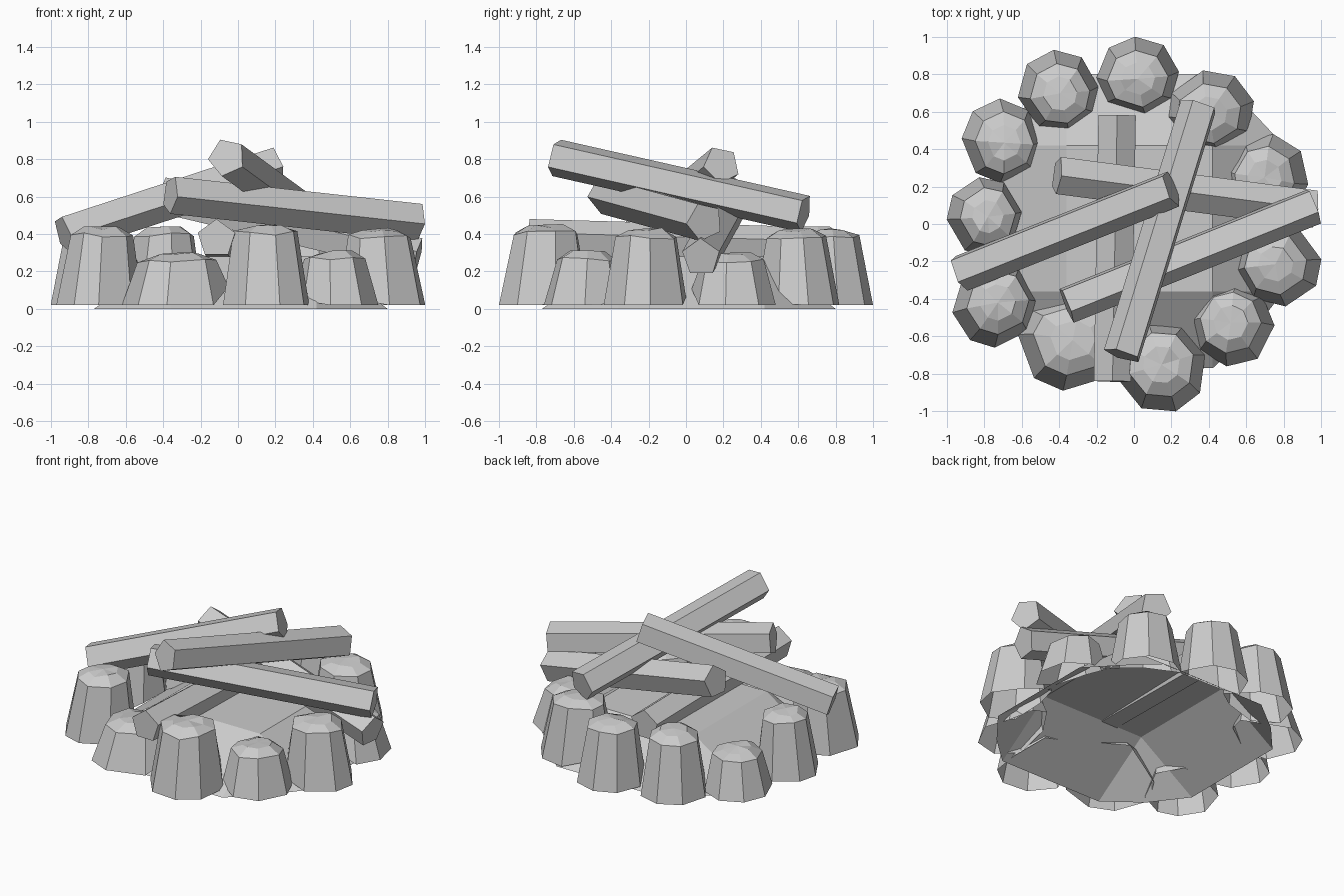
import bpy, bmesh, math, random
from mathutils import Vector

if "Cube" in bpy.data.objects:
    bpy.data.objects.remove(bpy.data.objects["Cube"])

random.seed(4)


def finish(bm, name, normals=True):
    if normals:
        bmesh.ops.recalc_face_normals(bm, faces=bm.faces)
    me = bpy.data.meshes.new(name)
    bm.to_mesh(me)
    bm.free()
    ob = bpy.data.objects.new(name, me)
    bpy.context.collection.objects.link(ob)
    return ob


# Height of the mound slope, used to seat the inner edge of each stone
def slope(x, y):
    return .28 * min(1, max(0, (.80 - math.hypot(x, y)) / .38))


# Tapered eight-sided stone with a shallow faceted cap and open underside
def stone(i, x0, x1, y0, y1, top):
    cx, cy = (x0 + x1) / 2, (y0 + y1) / 2
    turn = random.uniform(0, math.tau / 8)
    pts = []
    for k in range(8):
        a = turn + math.tau * (k + random.uniform(-.15, .15)) / 8
        pts.append((math.cos(a), math.sin(a)))
    # stretch the outline to the wanted width and depth
    us, vs = [p[0] for p in pts], [p[1] for p in pts]
    pts = [((u - min(us)) / (max(us) - min(us)) * (x1 - x0) + x0 - cx,
            (v - min(vs)) / (max(vs) - min(vs)) * (y1 - y0) + y0 - cy) for u, v in pts]
    bm = bmesh.new()
    rings = []
    for s, z, lean in ((1, 0, 1), (.74, top - .045, .975), (.42, top - .008, .975)):
        ring = []
        for u, v in pts:
            x, y = cx * lean + u * s, cy * lean + v * s
            h = z + random.uniform(-.012, .012) if z else .02 + min(.8 * slope(x, y), .18)
            ring.append(bm.verts.new((x, y, h)))
        rings.append(ring)
    for lo, hi in zip(rings, rings[1:]):
        for k in range(8):
            n = (k + 1) % 8
            bm.faces.new((lo[k], lo[n], hi[n], hi[k]))
    tip = bm.verts.new((cx * .975, cy * .975, top))
    for k in range(8):
        bm.faces.new((rings[-1][k], rings[-1][(k + 1) % 8], tip))
    finish(bm, f"stone_{i}")


# Five-sided log between two end centres
def log(i, a, b, roll, r=.105):
    a, b = Vector(a), Vector(b)
    d = (b - a).normalized()
    side = d.cross(Vector((0, 0, 1))).normalized()
    up = side.cross(d)
    bm = bmesh.new()
    ends = []
    for c in (a, b):
        ends.append([bm.verts.new(c + r * (side * math.cos(t) + up * math.sin(t)))
                     for t in (math.radians(roll + 72 * k) for k in range(5))])
    for k in range(5):
        n = (k + 1) % 5
        bm.faces.new((ends[0][k], ends[0][n], ends[1][n], ends[1][k]))
    bm.faces.new(ends[0])
    bm.faces.new(ends[1])
    finish(bm, f"log_{i}")


# Ash mound: open shell with a flat square top sloping to a rounded rim
bm = bmesh.new()
steps = (-.77, -.36, .42, .80)
grid = []
for j, y in enumerate(steps):
    row = []
    for i, x in enumerate(steps):
        inner = i in (1, 2) and j in (1, 2)
        corner = i in (0, 3) and j in (0, 3)
        s = .77 if corner else 1
        row.append(bm.verts.new((x * s, y * s, .28 if inner else 0)))
    grid.append(row)
for j in range(3):
    for i in range(3):
        bm.faces.new((grid[j][i], grid[j][i + 1], grid[j + 1][i + 1], grid[j + 1][i]))
finish(bm, "ash_mound", False)

# Ring of stones: x range, y range, height
for i, s in enumerate((
        (-.62, -.19, .50, .93, .44), (-.20, .24, .59, 1.0, .43),
        (.18, .64, .39, .82, .43), (.50, .93, .03, .48, .30),
        (.55, 1.0, -.44, 0, .43), (.31, .75, -.76, -.32, .31),
        (-.08, .38, -1.0, -.54, .45), (-.62, -.05, -.89, -.38, .30),
        (-.97, -.52, -.66, -.20, .44), (-1.0, -.60, -.17, .25, .43),
        (-.92, -.50, .22, .67, .30))):
    stone(i + 1, *s)

# Stacked logs, top to bottom
log(1, (-.06, -.70, .81), (.35, .63, .51), 42)
log(2, (-.93, -.26, .40), (.20, .19, .77), 66)
log(3, (-.36, -.43, .61), (.96, .10, .465), 66)
log(4, (-.41, .26, .60), (.96, .08, .275), 90)
log(5, (-.115, -.84, .375), (-.09, .58, .335), 90)
